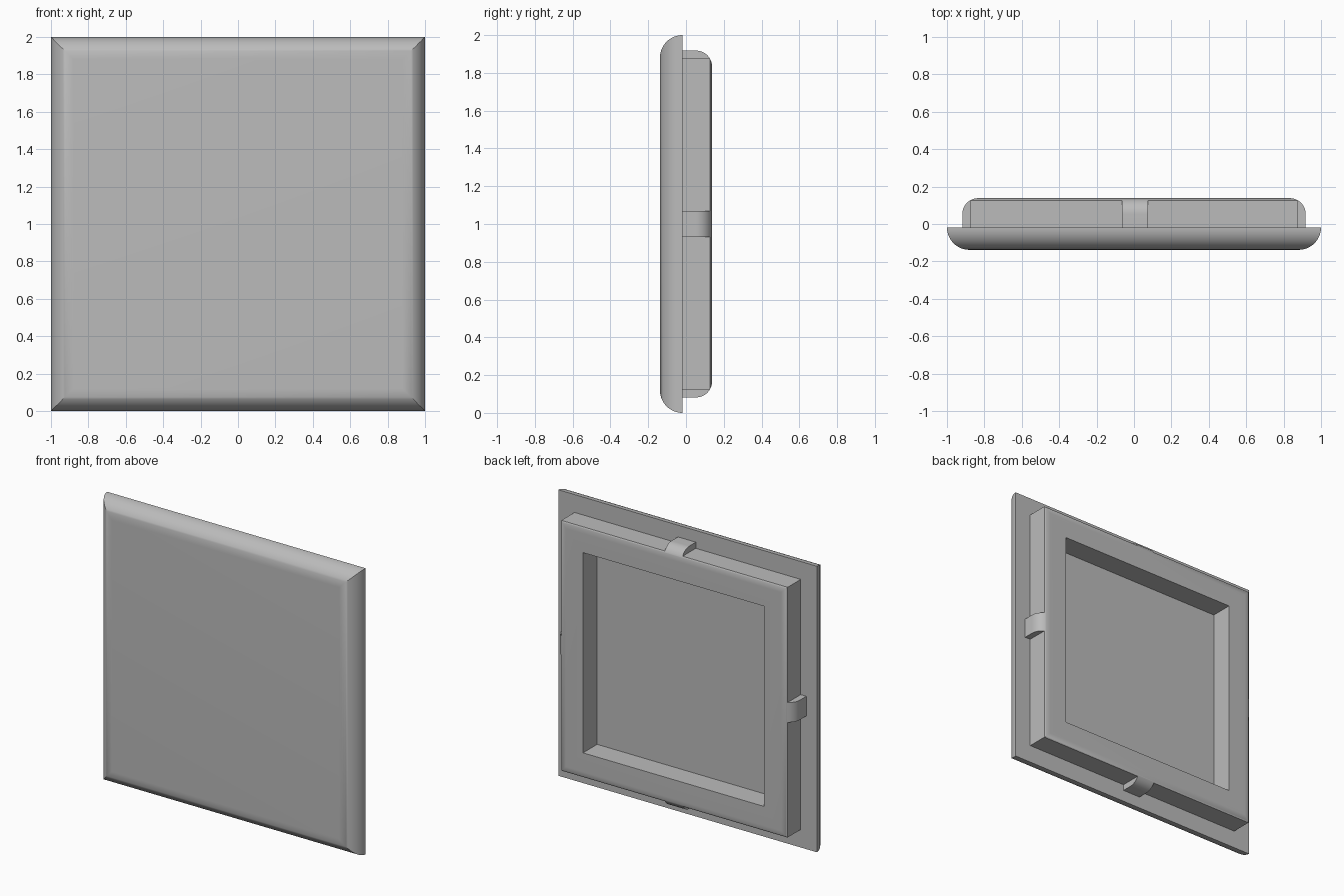
import bpy
import bmesh
from math import sin, cos, acos, pi, radians
from mathutils import Matrix

if "Cube" in bpy.data.objects:
    bpy.data.objects.remove(bpy.data.objects["Cube"], do_unlink=True)

GREY = (0.5, 0.5, 0.5, 1.0)
grey = bpy.data.materials.new("plain grey")
grey.use_nodes = True
grey.diffuse_color = GREY
grey.node_tree.nodes["Principled BSDF"].inputs["Base Color"].default_value = GREY

FRONT, SEAM, BACK = -0.138, -0.018, 0.138
FRAME, TAB, ROUND = 0.875, 0.918, 0.085    # half widths and back corner radius
CENTRE = Matrix.Translation((0, 0, 1))


def finish(name, bm):
    """Turn a bmesh into a smooth object with sharp edges kept."""
    bmesh.ops.recalc_face_normals(bm, faces=bm.faces[:])
    mesh = bpy.data.meshes.new(name)
    bm.to_mesh(mesh)
    bm.free()
    mesh.materials.append(grey)
    ob = bpy.data.objects.new(name, mesh)
    bpy.context.collection.objects.link(ob)
    bpy.ops.object.select_all(action="DESELECT")
    ob.select_set(True)
    bpy.context.view_layer.objects.active = ob
    bpy.ops.object.shade_smooth_by_angle(angle=radians(30))
    return ob


def arc(cx, cy, r, start, end, steps):
    return [(cx + r * cos(start + (end - start) * i / steps),
             cy + r * sin(start + (end - start) * i / steps)) for i in range(steps + 1)]


def square_sweep(name, profile, closed):
    """Carry a (half width, y) profile round a square with mitred corners."""
    bm = bmesh.new()
    corners = [(-1, -1), (1, -1), (1, 1), (-1, 1)]
    rings = [[bm.verts.new((h * sx, y, 1 + h * sz)) for sx, sz in corners]
             for h, y in profile]
    pairs = list(zip(rings, rings[1:]))
    if closed:
        pairs.append((rings[-1], rings[0]))
    else:
        bm.faces.new(rings[0])
        bm.faces.new(rings[-1])
    for a, b in pairs:
        for i in range(4):
            j = (i + 1) % 4
            bm.faces.new((a[i], a[j], b[j], b[i]))
    return finish(name, bm)


# Front plate with quarter-round edges
edge = SEAM - FRONT
square_sweep("front_plate", arc(1 - edge, SEAM, edge, 0, -pi / 2, 16), False)

# Back frame, its rounded rim cut off square by the side walls
cx, cy = TAB - ROUND, BACK - ROUND
cut = acos((FRAME - cx) / ROUND)
rim = arc(cx, cy, ROUND, cut, pi / 2, 8)
square_sweep("back_frame", [(0.7, SEAM), (FRAME, SEAM)] + rim + [(0.7, BACK)], True)

# Rounded tab in the middle of each side of the frame
outline = [(FRAME, SEAM), (TAB, SEAM)] + arc(cx, cy, ROUND, 0, cut, 10)
for side, turn, shift in (("top", 0, 0.006), ("left", 1, 0),
                          ("bottom", 2, -0.006), ("right", 3, 0)):
    bm = bmesh.new()
    face = bm.faces.new([bm.verts.new((shift - 0.069, y, h)) for h, y in outline])
    grown = bmesh.ops.extrude_face_region(bm, geom=[face], use_keep_orig=True)["geom"]
    bmesh.ops.translate(bm, vec=(0.138, 0, 0),
                        verts=[v for v in grown if isinstance(v, bmesh.types.BMVert)])
    bm.transform(CENTRE @ Matrix.Rotation(turn * pi / 2, 4, "Y"))
    finish(side + "_tab", bm)
